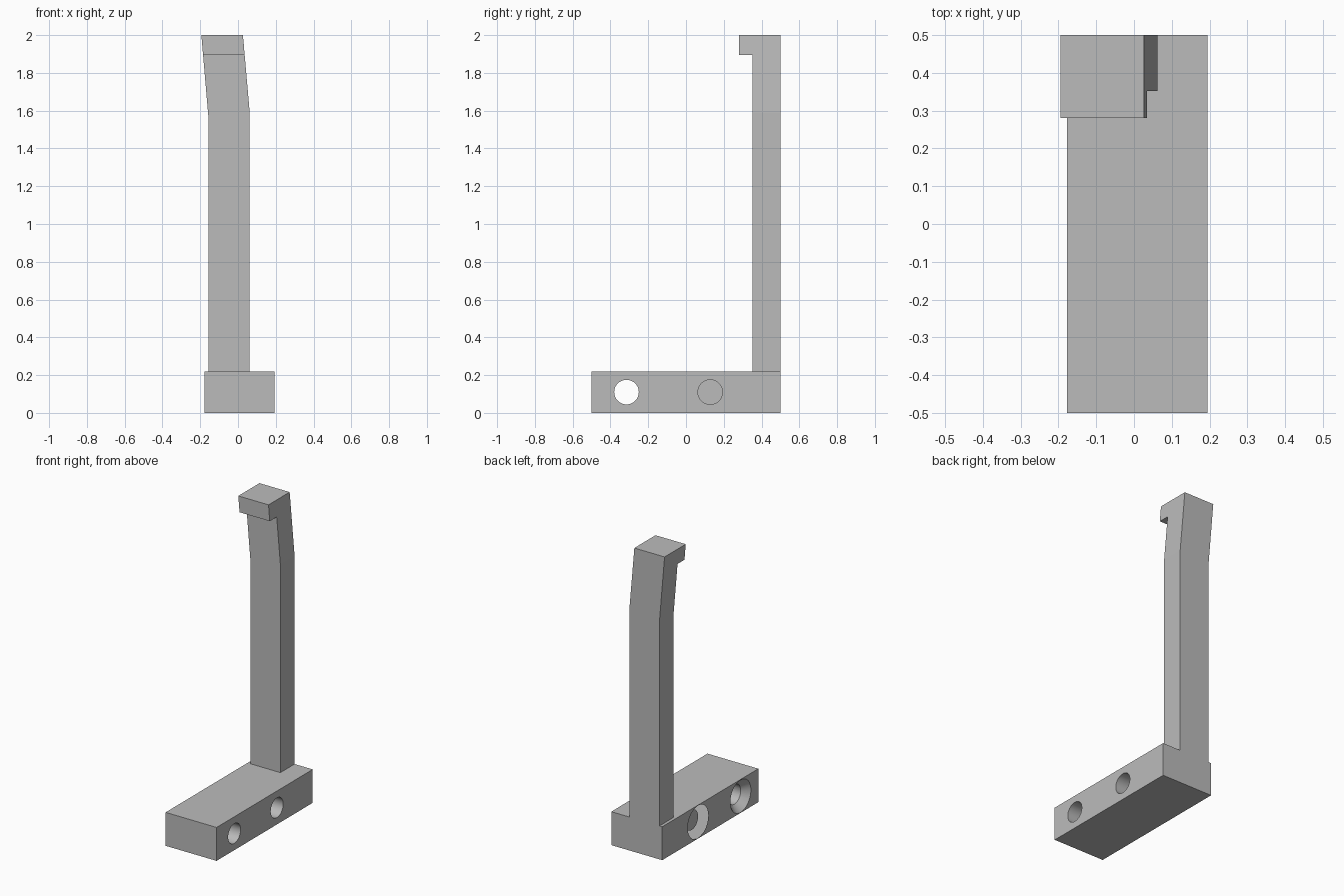
import bpy
import bmesh
import math
from mathutils import Matrix

cube = bpy.data.objects.get("Cube")
if cube:
    bpy.data.objects.remove(cube, do_unlink=True)

grey = bpy.data.materials.new("plain grey")
grey.use_nodes = True
grey.diffuse_color = (0.5, 0.5, 0.5, 1)
grey.node_tree.nodes["Principled BSDF"].inputs["Base Color"].default_value = (0.5, 0.5, 0.5, 1)


def add_object(name, bm):
    bmesh.ops.recalc_face_normals(bm, faces=bm.faces)
    mesh = bpy.data.meshes.new(name)
    bm.to_mesh(mesh)
    bm.free()
    mesh.materials.append(grey)
    obj = bpy.data.objects.new(name, mesh)
    bpy.context.collection.objects.link(obj)
    return obj


def prism(name, outline, y0, y1):
    """Extrude an outline in x and z from y0 to y1."""
    bm = bmesh.new()
    face = bm.faces.new([bm.verts.new((x, y0, z)) for x, z in outline])
    made = bmesh.ops.extrude_face_region(bm, geom=[face])["geom"]
    verts = [v for v in made if isinstance(v, bmesh.types.BMVert)]
    bmesh.ops.translate(bm, verts=verts, vec=(0, y1 - y0, 0))
    return add_object(name, bm)


def cone_along_x(bm, x0, x1, r0, r1, y, z):
    place = Matrix.Translation(((x0 + x1) / 2, y, z)) @ Matrix.Rotation(math.pi / 2, 4, "Y")
    bmesh.ops.create_cone(bm, cap_ends=True, segments=48, radius1=r0, radius2=r1,
                          depth=x1 - x0, matrix=place)


# Base block
LEFT, RIGHT, HEIGHT = -0.177, 0.194, 0.22
base = prism("base_block", [(LEFT, 0), (RIGHT, 0), (RIGHT, HEIGHT), (LEFT, HEIGHT)], -0.5, 0.5)

# Screw holes, countersunk on the -x side
HOLE, SINK, DEPTH = 0.065, 0.107, 0.045
for i, y in enumerate((-0.315, 0.128)):
    for kind in ("hole", "countersink"):
        bm = bmesh.new()
        if kind == "hole":
            cone_along_x(bm, LEFT - 0.1, RIGHT + 0.1, HOLE, HOLE, y, HEIGHT / 2)
        else:
            # The cone runs a little past the face so the cut stays clean
            extra = 0.02
            slope = (SINK - HOLE) / DEPTH
            cone_along_x(bm, LEFT - extra, LEFT + DEPTH, SINK + slope * extra, HOLE, y, HEIGHT / 2)
        cutter = add_object(f"{kind}_cutter_{i + 1}", bm)
        cutter.hide_render = True
        cutter.hide_set(True)
        cut = base.modifiers.new(f"{kind}_{i + 1}", "BOOLEAN")
        cut.operation = "DIFFERENCE"
        cut.solver = "EXACT"
        cut.object = cutter

# Apply the cuts and remove the cutters
bpy.context.view_layer.update()
cut_mesh = bpy.data.meshes.new_from_object(base.evaluated_get(bpy.context.evaluated_depsgraph_get()))
base.modifiers.clear()
base.data = cut_mesh
for obj in [o for o in bpy.data.objects if "_cutter_" in o.name]:
    bpy.data.objects.remove(obj, do_unlink=True)

# Upright post with a leaning upper end
prism("upright_post", [(-0.157, HEIGHT), (0.062, HEIGHT), (0.062, 1.59), (0.026, 2),
                       (-0.194, 2), (-0.157, 1.57)], 0.352, 0.5)

# Hooked lip at the top, following the lean
prism("top_lip", [(-0.185, 1.895), (0.035, 1.895), (0.026, 2), (-0.194, 2)], 0.28, 0.352)

# Smooth hole walls, sharp edges elsewhere
bpy.ops.object.select_all(action="DESELECT")
base.select_set(True)
bpy.context.view_layer.objects.active = base
bpy.ops.object.shade_smooth_by_angle(angle=math.radians(30))
